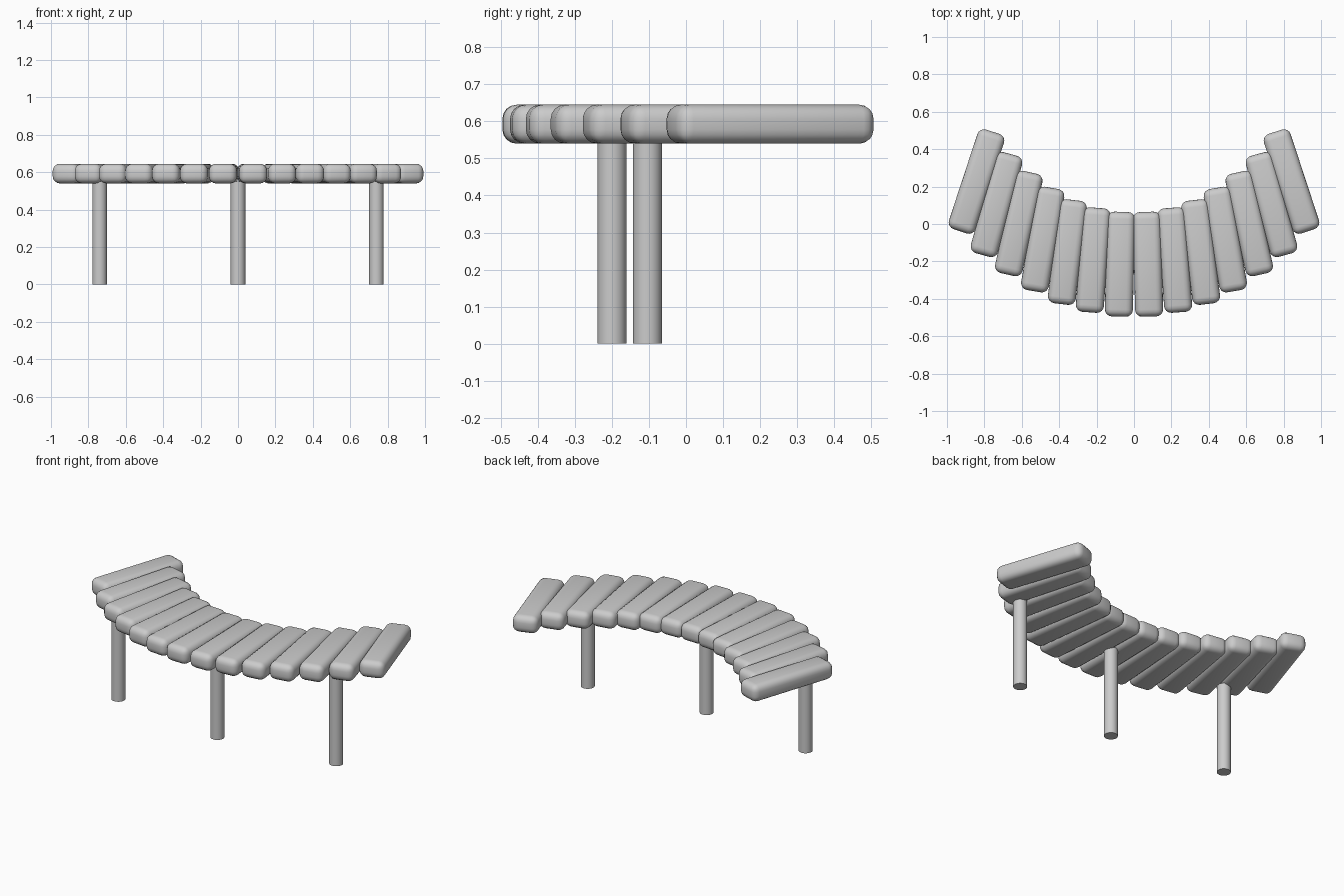
import bpy
import bmesh
from math import radians
from mathutils import Matrix

cube = bpy.data.objects.get("Cube")
if cube:
    bpy.data.objects.remove(cube, do_unlink=True)

grey = bpy.data.materials.new("light_grey")
grey.use_nodes = True
colour = (0.6, 0.6, 0.6, 1)
grey.diffuse_color = colour
grey.node_tree.nodes["Principled BSDF"].inputs["Base Color"].default_value = colour

SIZE = (0.15, 0.56, 0.105)      # slat width, length, thickness
SLAT_Z = 0.5925
STEP = 2.8                      # degrees of turn between neighbouring slats


def finish(bm, name, location, turn=0):
    mesh = bpy.data.meshes.new(name)
    bm.to_mesh(mesh)
    bm.free()
    mesh.materials.append(grey)
    obj = bpy.data.objects.new(name, mesh)
    bpy.context.collection.objects.link(obj)
    obj.location = location
    obj.rotation_euler.z = turn
    bpy.ops.object.select_all(action='DESELECT')
    obj.select_set(True)
    bpy.context.view_layer.objects.active = obj
    bpy.ops.object.shade_smooth_by_angle(angle=radians(40))
    return obj


def slat(name, x, y, turn):
    bm = bmesh.new()
    bmesh.ops.create_cube(bm, size=1, matrix=Matrix.Diagonal((*SIZE, 1)))
    bmesh.ops.bevel(bm, geom=bm.edges[:], offset=0.038, segments=4,
                    profile=0.5, affect='EDGES')
    finish(bm, name, (x, y, SLAT_Z), turn)


def leg(name, x, y, height=0.55):
    bm = bmesh.new()
    bmesh.ops.create_cone(bm, cap_ends=True, segments=32, radius1=0.039,
                          radius2=0.039, depth=height)
    finish(bm, name, (x, y, height / 2))


# Curved seat: slat centres from the middle outwards, mirrored to both sides
centres = [(0.075, -0.215), (0.218, -0.193), (0.356, -0.15), (0.488, -0.083),
           (0.616, 0.003), (0.735, 0.104), (0.842, 0.227)]
for i, (x, y) in enumerate(centres):
    turn = radians(STEP * (i + 0.5))
    slat(f"seat_slat_left_{i + 1}", x, y, turn)
    slat(f"seat_slat_right_{i + 1}", -x, y, -turn)

# Three round legs
leg("middle_leg", 0, -0.2)
leg("left_leg", 0.74, -0.104)
leg("right_leg", -0.74, -0.104)
